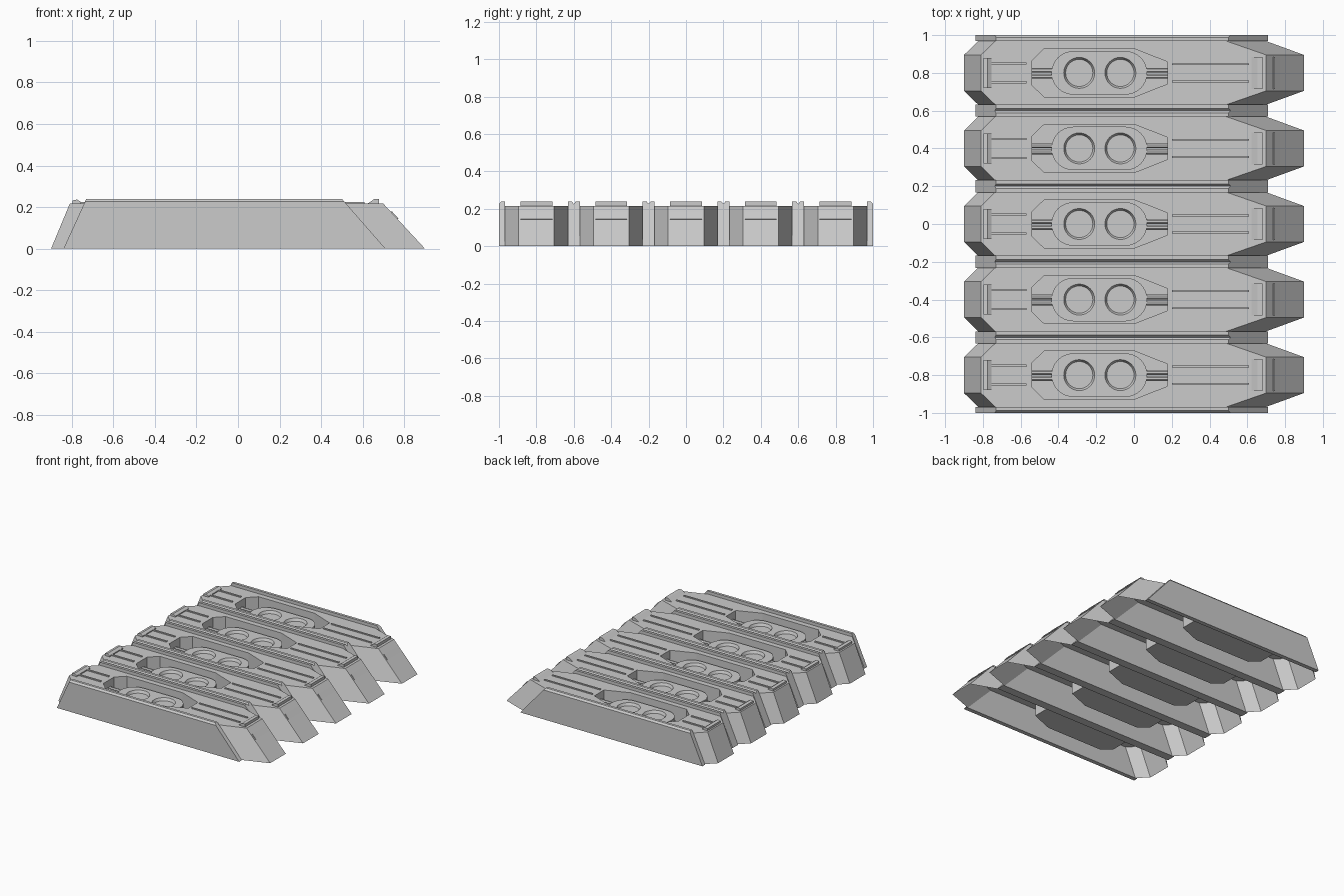
import bpy, bmesh, math

if "Cube" in bpy.data.objects:
    bpy.data.objects.remove(bpy.data.objects["Cube"])

PITCH = 0.4
parts = []


def sym(points):
    """Close a +y half outline (ordered along x) by mirroring it in y."""
    return points + [(x, -y) for x, y in reversed(points)]


def ring(bm, pts, z):
    return [bm.verts.new((x, y, z)) for x, y in pts]


def bridge(bm, a, b):
    n = len(a)
    for i in range(n):
        bm.faces.new((a[i], a[(i + 1) % n], b[(i + 1) % n], b[i]))


def fill_between(bm, loops):
    """Flat face with holes, bounded by the given loops."""
    edges = []
    for lp in loops:
        for i, v in enumerate(lp):
            w = lp[(i + 1) % len(lp)]
            edges.append(bm.edges.get((v, w)) or bm.edges.new((v, w)))
    bmesh.ops.triangle_fill(bm, edges=edges, use_beauty=True, use_dissolve=True,
                            normal=(0, 0, 1))


def finish(bm, name, smooth=False):
    bmesh.ops.recalc_face_normals(bm, faces=bm.faces[:])
    bm.normal_update()
    # the highest upward/downward face decides which way is outside
    top = max((f for f in bm.faces if abs(f.normal.z) > 0.5),
              key=lambda f: f.calc_center_median().z)
    if top.normal.z < 0:
        bmesh.ops.reverse_faces(bm, faces=bm.faces[:])
    me = bpy.data.meshes.new(name)
    bm.to_mesh(me)
    bm.free()
    ob = bpy.data.objects.new(name, me)
    bpy.context.collection.objects.link(ob)
    if smooth:
        bpy.ops.object.select_all(action='DESELECT')
        ob.select_set(True)
        bpy.context.view_layer.objects.active = ob
        bpy.ops.object.shade_smooth_by_angle(angle=math.radians(30))
    parts.append(ob)
    return ob


def prism_y(name, profile, y0, y1):
    """Extrude an (x, z) profile from y0 to y1."""
    bm = bmesh.new()
    a = [bm.verts.new((x, y0, z)) for x, z in profile]
    b = [bm.verts.new((x, y1, z)) for x, z in profile]
    bridge(bm, a, b)
    bm.faces.new(a)
    bm.faces.new(b)
    return finish(bm, name)


def box(name, x0, x1, y0, y1, z0, z1):
    return prism_y(name, [(x0, z0), (x1, z0), (x1, z1), (x0, z1)], y0, y1)


def circle(cx, r, n=32):
    return [(cx + r * math.cos(2 * math.pi * i / n),
             r * math.sin(2 * math.pi * i / n)) for i in range(n)]


def stadium(x0, x1, r, n=16):
    right = [(x1 + r * math.cos(t), r * math.sin(t))
             for t in (-math.pi / 2 + math.pi * i / n for i in range(n + 1))]
    left = [(x0 - r * math.cos(t), -r * math.sin(t))
            for t in (-math.pi / 2 + math.pi * i / n for i in range(n + 1))]
    return right + left


# Hull: open-bottomed shell with an octagonal well in its top
bm = bmesh.new()
base = ring(bm, sym([(-0.9, 0.095), (-0.825, 0.168), (0.7, 0.168), (0.9, 0.095)]), 0)
deck = ring(bm, sym([(-0.81, 0.095), (-0.735, 0.168), (0.49, 0.168), (0.7, 0.095)]), 0.216)
well_pts = sym([(-0.54, 0.065), (-0.475, 0.128), (0.0, 0.128), (0.178, 0.058)])
well_top = ring(bm, well_pts, 0.216)
well_low = ring(bm, well_pts, 0.08)
bridge(bm, base, deck)
bridge(bm, well_top, well_low)
bm.faces.new(well_low)
fill_between(bm, [deck, well_top])
finish(bm, "hull")

# Pod in the well with two round dishes
bm = bmesh.new()
foot = ring(bm, stadium(-0.322, -0.045, 0.115), 0.08)
shoulder = ring(bm, stadium(-0.322, -0.045, 0.115), 0.17)
bridge(bm, foot, shoulder)
loops = [shoulder]
for cx in (-0.29, -0.072):
    rim = ring(bm, circle(cx, 0.082), 0.17)
    floor = ring(bm, circle(cx, 0.072), 0.15)
    bridge(bm, rim, floor)
    bm.faces.new(floor)
    loops.append(rim)
fill_between(bm, loops)
finish(bm, "pod", smooth=True)

# Twin pipes joining the pod to the well ends
for x0, x1 in ((-0.54, -0.43), (0.06, 0.178)):
    for y in (-0.018, 0.014):
        bm = bmesh.new()
        loops = [[bm.verts.new((x, y + 0.014 * math.cos(a), 0.15 + 0.014 * math.sin(a)))
                  for a in (math.pi / 8 + math.pi / 4 * i for i in range(8))]
                 for x in (x0, x1)]
        bridge(bm, *loops)
        finish(bm, "pipe")

# Side rails with a bevelled outer top edge
for s in (-1, 1):
    bm = bmesh.new()
    rows = []
    for y, z in ((0.168, 0), (0.2, 0), (0.2, 0.226), (0.188, 0.24), (0.168, 0.24)):
        t = z / 0.24
        rows.append([bm.verts.new((-0.84 + 0.11 * t, s * y, z)),
                     bm.verts.new((0.71 - 0.21 * t, s * y, z))])
    for a, b in zip(rows, rows[1:] + rows[:1]):
        bm.faces.new((a[0], a[1], b[1], b[0]))
    for k in (0, 1):
        bm.faces.new([r[k] for r in rows])
    finish(bm, "side_rail")

# Deck ribs
for s in (-1, 1):
    box("rear_rib", -0.76, -0.57, s * 0.05 - 0.006, s * 0.05 + 0.006, 0.21, 0.224)
    box("front_rib", 0.2, 0.61, s * 0.046 - 0.005, s * 0.046 + 0.005, 0.21, 0.224)

# End bars: rear cross bar, front wedge, and a strip on the front slope
prism_y("rear_bar", [(-0.797, 0.21), (-0.797, 0.232), (-0.775, 0.236),
                     (-0.755, 0.224), (-0.755, 0.21)], -0.08, 0.08)
prism_y("front_wedge", [(0.62, 0.214), (0.655, 0.238), (0.68, 0.238), (0.68, 0.214)],
        -0.085, 0.085)
prism_y("slope_strip", [(0.765, 0.14), (0.735, 0.172), (0.74, 0.181), (0.773, 0.144)],
        -0.085, 0.085)

# Repeat the segment five times along y
for ob in parts[:]:
    for i in range(-2, 3):
        copy = ob if i == 0 else ob.copy()
        if i:
            bpy.context.collection.objects.link(copy)
        copy.location.y = i * PITCH
